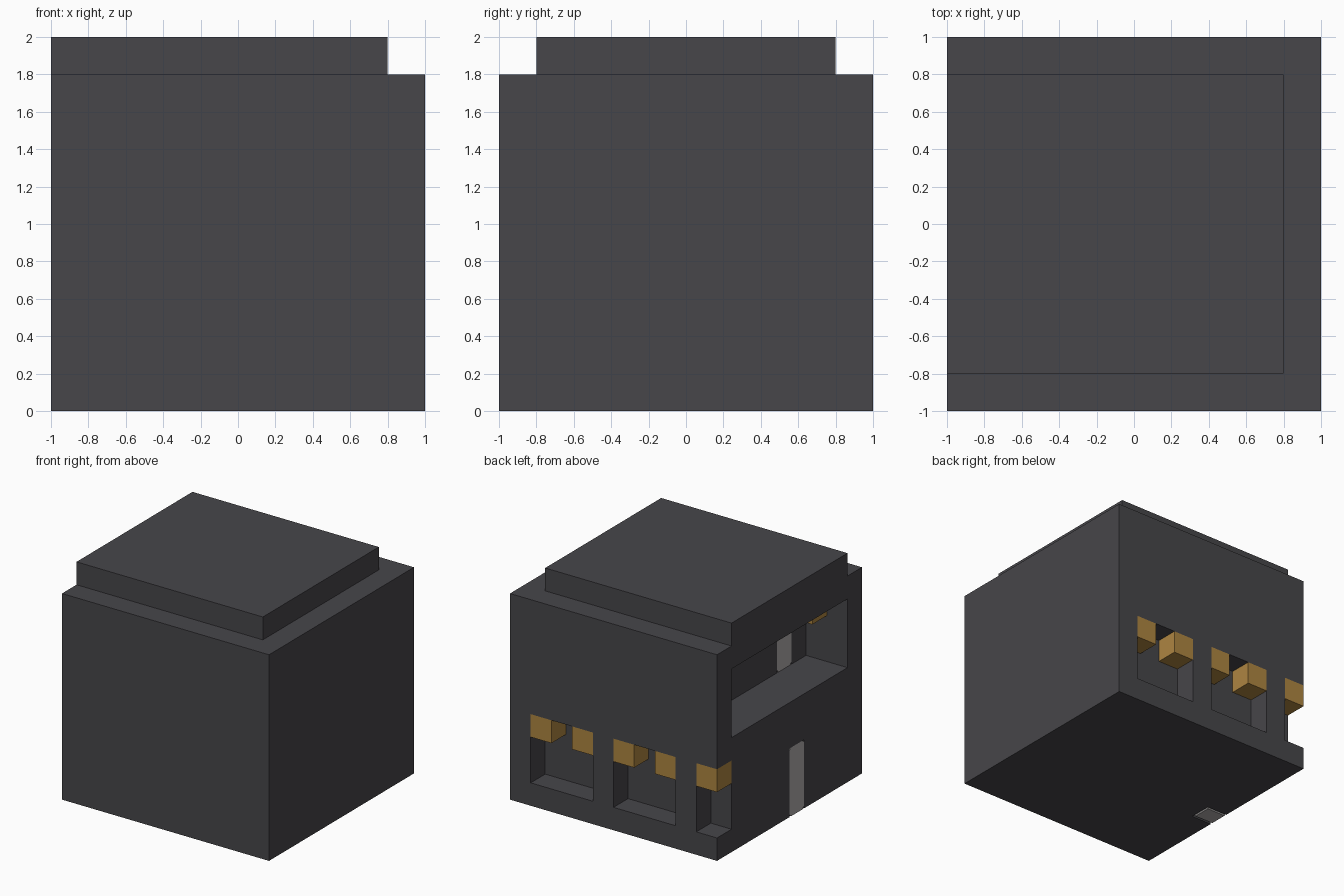
import bpy
import bmesh

cube = bpy.data.objects.get("Cube")
if cube:
    bpy.data.objects.remove(cube, do_unlink=True)


def material(name, rgb):
    mat = bpy.data.materials.new(name)
    mat.use_nodes = True
    mat.diffuse_color = (*rgb, 1)
    shader = next(n for n in mat.node_tree.nodes if n.type == "BSDF_PRINCIPLED")
    shader.inputs["Base Color"].default_value = (*rgb, 1)
    shader.inputs["Roughness"].default_value = 0.9
    return mat


charcoal = material("charcoal stone", (0.063, 0.061, 0.068))
amber = material("amber lantern", (0.42, 0.235, 0.053))
pale = material("pale grey door", (0.43, 0.41, 0.41))


def box(name, low, high, mat=None, bevel=0):
    """Box between two corners; a bevel leaves the outer (-x) face crisp."""
    bm = bmesh.new()
    bmesh.ops.create_cube(bm, size=1)
    for v in bm.verts:
        v.co = [(a + b) / 2 + c * (b - a) for a, b, c in zip(low, high, v.co)]
    if bevel:
        edges = [e for e in bm.edges
                 if max(v.co.x for v in e.verts) > low[0] + 0.01]
        bmesh.ops.bevel(bm, geom=edges, offset=bevel, segments=1,
                        affect="EDGES", clamp_overlap=True)
    mesh = bpy.data.meshes.new(name)
    bm.to_mesh(mesh)
    bm.free()
    if mat:
        mesh.materials.append(mat)
    obj = bpy.data.objects.new(name, mesh)
    bpy.context.collection.objects.link(obj)
    return obj


def carve(target, cutters):
    """Subtract every cutter, bake the result and drop the cutters."""
    for cutter in cutters:
        cutter.hide_render = True
        mod = target.modifiers.new(cutter.name, "BOOLEAN")
        mod.operation = "DIFFERENCE"
        mod.solver = "EXACT"
        mod.object = cutter
    graph = bpy.context.evaluated_depsgraph_get()
    mesh = bpy.data.meshes.new_from_object(target.evaluated_get(graph))
    target.modifiers.clear()
    target.data = mesh
    for cutter in cutters:
        bpy.data.objects.remove(cutter, do_unlink=True)


# Building block with a stepped roof
building = box("building", (-1, -1, 0), (1, 1, 2), charcoal)
out = 1.2
cutters = [
    box("roof_step_front", (-out, -out, 1.8), (out, -0.8, 2.2)),
    box("roof_step_back", (-out, 0.8, 1.8), (out, out, 2.2)),
    box("roof_step_side", (0.8, -out, 1.8), (out, out, 2.2)),
    # Balcony recess and rear window niches, the last one open at the corner
    box("balcony_cut", (-out, -0.8, 1.0), (-0.6, 0.8, 1.6)),
    box("niche_cut_1", (0.2, 0.8, 0.2), (0.8, out, 0.8)),
    box("niche_cut_2", (-0.6, 0.8, 0.2), (0, out, 0.8)),
    box("niche_cut_3", (-out, 0.8, 0.2), (-0.8, out, 0.8)),
    # Sockets for the doors
    box("lower_door_cut", (-out, -0.2, -0.1), (-0.8, 0, 0.6)),
    box("upper_door_cut", (-0.7, -0.6, 1.0), (-0.4, -0.4, 1.58)),
]
carve(building, cutters)

# Doors set flush in their walls
box("lower_door", (-1, -0.2, 0), (-0.8, 0, 0.6), pale, 0.02)
box("upper_door", (-0.6, -0.6, 1.0), (-0.4, -0.4, 1.58), pale, 0.02)


# Cube lanterns under the lintels
def lantern(name, x, y, z):
    box(name, (x, y, z), (x + 0.2, y + 0.2, z + 0.2), amber)


for i, x in enumerate((0.6, 0.2, -0.2, -0.6, -1)):
    lantern(f"niche_lantern_{i + 1}", x, 0.8, 0.6)
for side, y in (("right", -0.8), ("left", 0.6)):
    lantern(f"balcony_lantern_{side}", -0.8, y, 1.4)
